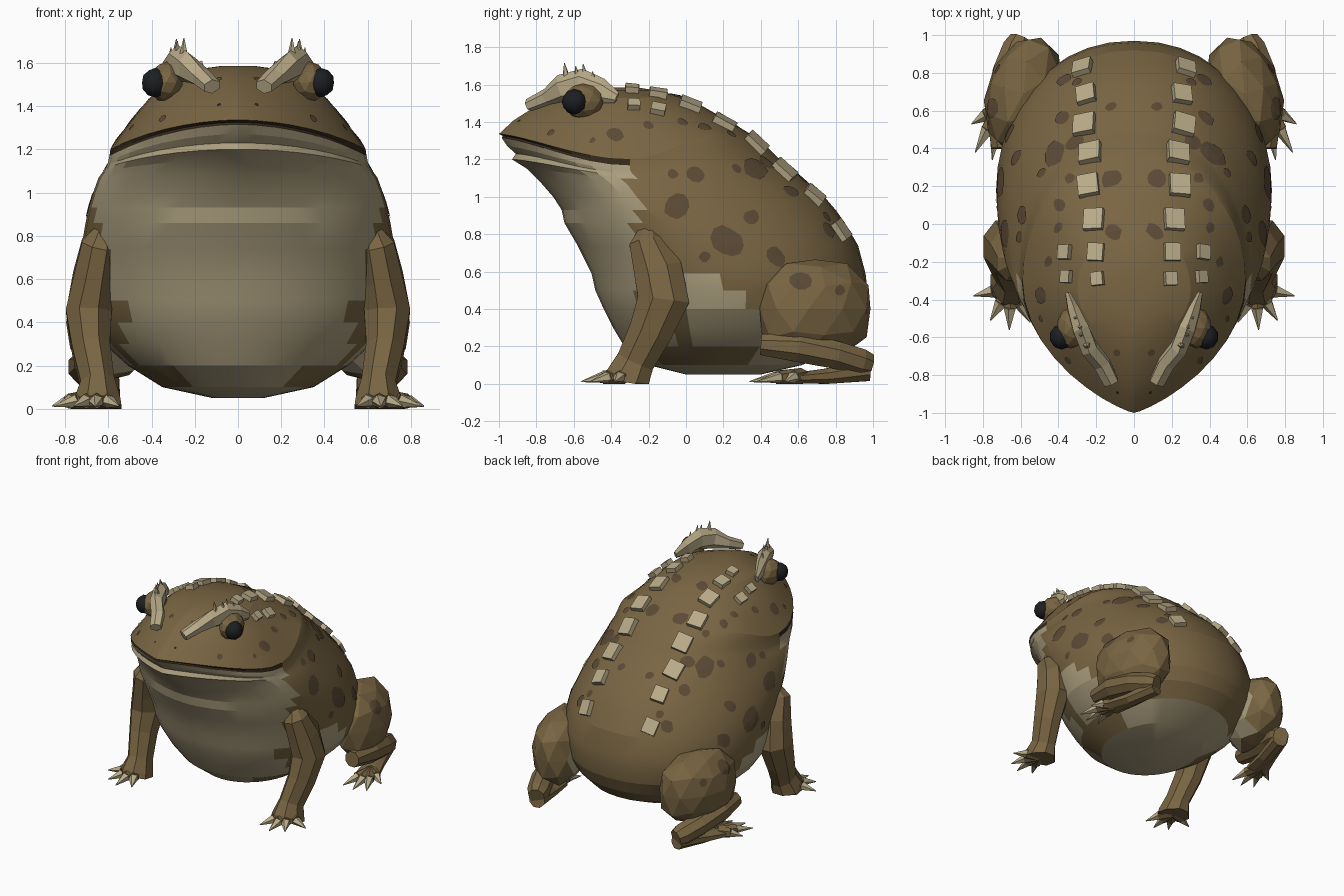
import bpy, bmesh, math, random
from mathutils import Vector, Matrix
from mathutils.bvhtree import BVHTree

random.seed(4)
cube = bpy.data.objects.get("Cube")
if cube:
    bpy.data.objects.remove(cube, do_unlink=True)


def material(name, *rgb):
    m = bpy.data.materials.new(name)
    m.use_nodes = True
    m.diffuse_color = (*rgb, 1)
    bsdf = m.node_tree.nodes["Principled BSDF"]
    bsdf.inputs["Base Color"].default_value = (*rgb, 1)
    bsdf.inputs["Roughness"].default_value = 0.8
    return m


skin = material("brown skin", 0.19, 0.13, 0.055)
belly = material("pale belly", 0.41, 0.345, 0.21)
bone = material("pale bone", 0.49, 0.41, 0.25)
spot_brown = material("dark spot", 0.105, 0.068, 0.036)
mouth_dark = material("dark mouth", 0.035, 0.022, 0.011)
eye_black = material("black eye", 0.012, 0.013, 0.015)


def finish(name, bm, *mats, smooth=None):
    """Turn a bmesh into a named object."""
    bmesh.ops.recalc_face_normals(bm, faces=bm.faces)
    me = bpy.data.meshes.new(name)
    bm.to_mesh(me)
    bm.free()
    for m in mats:
        me.materials.append(m)
    ob = bpy.data.objects.new(name, me)
    bpy.context.collection.objects.link(ob)
    if smooth:
        bpy.ops.object.select_all(action='DESELECT')
        ob.select_set(True)
        bpy.context.view_layer.objects.active = ob
        bpy.ops.object.shade_smooth_by_angle(angle=math.radians(smooth))


def loft(bm, rings):
    """Skin a list of closed rings and cap both ends."""
    rows = [[bm.verts.new(p) for p in ring] for ring in rings]
    faces = []
    for a, b in zip(rows, rows[1:]):
        n = len(a)
        faces.append([bm.faces.new((a[i], a[(i + 1) % n], b[(i + 1) % n], b[i])) for i in range(n)])
    bm.faces.new(rows[0])
    bm.faces.new(rows[-1])
    return faces


def tube(bm, s, path, sides=8):
    """Tapered limb through (x, y, z, radius across, radius along) points."""
    pts = [Vector((s * p[0], p[1], p[2])) for p in path]
    rings = []
    for i, p in enumerate(pts):
        t = (pts[min(i + 1, len(pts) - 1)] - pts[max(i - 1, 0)]).normalized()
        ref = Vector((1, 0, 0)) if abs(t.x) < 0.9 else Vector((0, 1, 0))
        u = (ref - t * t.dot(ref)).normalized()
        v = t.cross(u)
        ring = []
        for k in range(sides):
            a = math.tau * (k + 0.5) / sides
            q = p + u * math.cos(a) * path[i][3] + v * math.sin(a) * path[i][4]
            q.z = max(q.z, 0)
            ring.append(q)
        rings.append(ring)
    loft(bm, rings)


def ball(bm, centre, radii, turn=0, boxy=0):
    """Faceted ellipsoid, optionally squared off when seen from the side."""
    bmesh.ops.create_icosphere(bm, subdivisions=2, radius=1)
    for v in bm.verts:
        v.co *= 1 + boxy * (v.co.y * v.co.z) ** 2
    m = Matrix.Translation(centre) @ Matrix.Rotation(turn, 4, 'Z') @ Matrix.Diagonal((*radii, 1))
    bm.transform(m)


# Body and head: level rings of height, front, back, widest point, half width
levels = [
    (.05, 0, .4, .2, .12), (.1, -.2, .62, .2, .35), (.2, -.33, .83, .2, .51),
    (.3, -.39, .92, .2, .62), (.4, -.44, .96, .2, .69), (.5, -.485, .97, .2, .72),
    (.59, -.505, .96, .18, .73), (.74, -.58, .92, .08, .725), (.86, -.65, .85, -.04, .705),
    (.93, -.665, .8, -.12, .69), (1, -.71, .74, -.18, .67), (1.08, -.78, .65, -.23, .645),
    (1.15, -.85, .57, -.26, .625), (1.2, -.93, .5, -.28, .61), (1.23, -.91, .47, -.29, .605),
    (1.27, -.955, .43, -.3, .6), (1.315, -.985, .38, -.3, .595), (1.325, -.98, .365, -.3, .592),
    (1.336, -1, .345, -.3, .59), (1.41, -.92, .22, -.3, .505), (1.48, -.81, .1, -.33, .415),
    (1.54, -.68, -.02, -.35, .3), (1.57, -.58, -.17, -.36, .19), (1.585, -.48, -.26, -.37, .08)]
SEG = 40


def body_ring(z, front, back, mid, width):
    point = 1 + 0.6 * min(1, max(0, (z - 0.8) / 0.5))
    drop = 0.15 * max(0, 1 - abs(z - 1.31) / 0.25)
    ring = []
    for k in range(SEG):
        a = math.tau * k / SEG
        c, w = math.cos(a), abs(math.sin(a))
        if c > 0:
            y, w = mid - (mid - front) * c, w ** point
            dz = drop * math.sin(math.pi / 2 * (1 - c)) ** 1.4
        else:
            y, w = mid - (back - mid) * c, w ** 0.92
            dz = drop * (1 + math.cos(math.pi * min(1, (y - mid) / 0.5))) / 2
        ring.append((math.copysign(w * width, math.sin(a)), y, z - dz))
    return ring


bm = bmesh.new()
rows = loft(bm, [body_ring(*lv) for lv in levels])
for lv, row in zip(levels, rows):
    for f in row:
        c = f.calc_center_median()
        if 1.31 < lv[0] < 1.33:
            f.material_index = 2 if c.y < -0.32 else 0
        elif lv[0] < 1.31:
            flank = max(0.18, 0.58 - 0.8 * max(0, c.y - 0.18))
            pale = c.z < flank or c.y < (-0.31 if c.z > 0.97 else -0.23)
            low = 0.08 < c.z < 0.24 and c.y < 0.35 and abs(c.x) > 0.27
            behind_arm = 0.2 < c.z < 0.5 and c.y < 0.03 and abs(c.x) > 0.5
            patch = c.y > -0.28 and (low or behind_arm)
            f.material_index = int(pale and not patch)
for f in bm.faces:
    if len(f.verts) > 4 and f.calc_center_median().z < 0.5:
        f.material_index = 1
bmesh.ops.recalc_face_normals(bm, faces=bm.faces)
body_tree = BVHTree.FromBMesh(bm)
finish("body", bm, skin, belly, mouth_dark, smooth=15)


def hit(tree, a, b, above):
    """Surface point and normal seen from above (x, y) or from the side (y, z)."""
    if above:
        return tree.ray_cast(Vector((a, b, 3)), Vector((0, 0, -1)))[:2]
    return tree.ray_cast(Vector((3, a, b)), Vector((-1, 0, 0)))[:2]


def spot(bm, tree, s, a, b, r, above, n=10):
    """Thin irregular patch laid on a surface."""
    co, no = hit(tree, a, b, above)
    u = no.orthogonal().normalized()
    v = no.cross(u)
    stretch, phase = random.uniform(0.85, 1.15), random.uniform(0, 3)

    def snap(p):
        q, m = tree.find_nearest(p)[:2]
        q = q + m * 0.005
        return bm.verts.new((s * q.x, q.y, q.z))
    rings = []
    wob = [random.uniform(0.88, 1.1) for k in range(n)]
    for size in (0.5, 1):
        rings.append([snap(co + (u * math.cos(phase + math.tau * k / n) * stretch
                                 + v * math.sin(phase + math.tau * k / n) / stretch) * r * size * wob[k])
                      for k in range(n)])
    centre = snap(co)
    for k in range(n):
        j = (k + 1) % n
        bm.faces.new((centre, rings[0][k], rings[0][j]))
        bm.faces.new((rings[0][k], rings[1][k], rings[1][j], rings[0][j]))


side_spots = [(.05, 1.12, .05), (.22, .76, .085), (-.05, .95, .07), (.35, .89, .045), (.48, .68, .055),
              (.43, 1.18, .05), (.1, 1.37, .035), (-.07, 1.12, .03), (-.2, 1.38, .03), (.1, .68, .03),
              (.27, 1.15, .03), (-.38, 1.33, .045), (.76, .82, .045), (-.72, 1.34, .022), (-.5, 1.3, .018)]
top_spots = [(.42, .37, .075), (.12, .24, .055), (.11, -.04, .045), (.38, .56, .045), (.34, .24, .03),
             (.3, .75, .03), (.12, .62, .03), (.4, -.02, .03), (.09, -.68, .02)]
plates = [(.27, .82, .1), (.25, .68, .1), (.26, .52, .115), (.23, .37, .115), (.24, .2, .11),
          (.21, .02, .105), (.2, -.15, .085), (.19, -.29, .065), (.36, -.15, .07), (.35, -.28, .06)]
brow = [(.12, -.84, 1.49, .045, .035), (.17, -.74, 1.535, .05, .045), (.235, -.66, 1.58, .05, .075),
        (.28, -.56, 1.6, .05, .085), (.32, -.46, 1.565, .035, .07), (.35, -.37, 1.53, .015, .03)]
spikes = [(.25, -.65, 1.715), (.28, -.59, 1.7), (.285, -.55, 1.71), (.31, -.5, 1.67)]
arm = [(.62, -.2, .83, .04, .05), (.64, -.21, .76, .09, .1), (.67, -.15, .61, .1, .14),
       (.69, -.12, .45, .115, .15), (.68, -.19, .28, .095, .125), (.65, -.27, .12, .085, .11),
       (.65, -.31, .03, .115, .13), (.65, -.32, 0, .12, .13)]
shin = [(.7, .4, .21, .06, .06), (.7, .6, .195, .09, .085), (.67, .8, .155, .085, .08),
        (.62, .93, .115, .08, .08), (.6, .98, .1, .06, .065)]
hind_foot = [(.6, .97, .07, .06, .06), (.66, .75, .04, .07, .045), (.71, .58, .03, .09, .03)]
front_tips = [(.55, -.52), (.66, -.56), (.76, -.51), (.85, -.38)]
hind_tips = [(.86, .53), (.84, .38), (.75, .34), (.65, .36)]

for s, side in ((1, "left"), (-1, "right")):
    # Spots and nostril
    bm = bmesh.new()
    for a, b, r in side_spots:
        spot(bm, body_tree, s, a, b, r, False)
    for a, b, r in top_spots:
        spot(bm, body_tree, s, a, b, r, True)
    finish(side + "_body_spots", bm, spot_brown)
    bm = bmesh.new()
    spot(bm, body_tree, s, 0.085, -0.89, 0.01, True, n=6)
    finish(side + "_nostril", bm, mouth_dark)

    # Bony plates along the back
    bm = bmesh.new()
    for x, y, size in plates:
        co, no = hit(body_tree, x, y, True)
        across = (Vector((1, 0, 0)) - no * no.x).normalized()
        rot = Matrix((across, no.cross(across), no)).transposed().to_4x4()
        turn = Matrix.Rotation(random.uniform(-0.1, 0.1), 4, 'Z')
        m = Matrix.Translation(co + no * 0.007) @ rot @ turn @ Matrix.Diagonal((size, size * 1.1, 0.05, 1))
        bmesh.ops.create_cube(bm, size=1, matrix=Matrix.Diagonal((s, 1, 1, 1)) @ m)
    finish(side + "_back_plates", bm, bone)

    # Eye, eyelid and horned brow
    bm = bmesh.new()
    ball(bm, (s * 0.383, -0.597, 1.508), (0.064, 0.068, 0.068))
    finish(side + "_eye", bm, eye_black, smooth=40)
    bm = bmesh.new()
    ball(bm, (s * 0.332, -0.55, 1.51), (0.08, 0.11, 0.095))
    finish(side + "_eyelid", bm, skin)
    bm = bmesh.new()
    tube(bm, s, brow, 6)
    for x, y, z in spikes:
        tube(bm, s, [(x, y + 0.01, z - 0.08, .022, .022), (x, y, z, .002, .002)], 5)
    finish(side + "_brow_ridge", bm, bone)

    # Legs
    bm = bmesh.new()
    tube(bm, s, arm)
    finish(side + "_front_leg", bm, skin)
    bm = bmesh.new()
    ball(bm, (0.585, 0.69, 0.4), (0.2, 0.31, 0.265), 0.3, 0.45)
    bm.normal_update()
    for f in bm.faces:
        inner = f.normal.x < -0.35 and f.normal.z < 0.15
        f.material_index = int(inner and f.calc_center_median().y < 0.85)
    thigh_tree = BVHTree.FromBMesh(bm)
    bmesh.ops.scale(bm, vec=(s, 1, 1), verts=bm.verts)
    finish(side + "_thigh", bm, skin, belly)
    bm = bmesh.new()
    for y, z, r in ((.61, .55, .06), (.82, .5, .03)):
        spot(bm, thigh_tree, s, y, z, r, False)
    finish(side + "_thigh_spots", bm, spot_brown)
    bm = bmesh.new()
    tube(bm, s, shin)
    tube(bm, s, hind_foot)
    finish(side + "_shin_and_foot", bm, skin)

    # Toes and claws
    for part, root, tips in (("front", (.65, -.33), front_tips), ("hind", (.71, .62), hind_tips)):
        toes, claws = bmesh.new(), bmesh.new()
        for tip in tips:
            x, y = [(p + q) / 2 for p, q in zip(root, tip)]
            tube(toes, s, [(*root, .04, .045, .045), (x, y, .035, .038, .035)], 6)
            tube(claws, s, [(x, y, .035, .035, .032), (*tip, .012, .003, .003)], 5)
        finish(f"{side}_{part}_toes", toes, skin)
        finish(f"{side}_{part}_claws", claws, bone)
